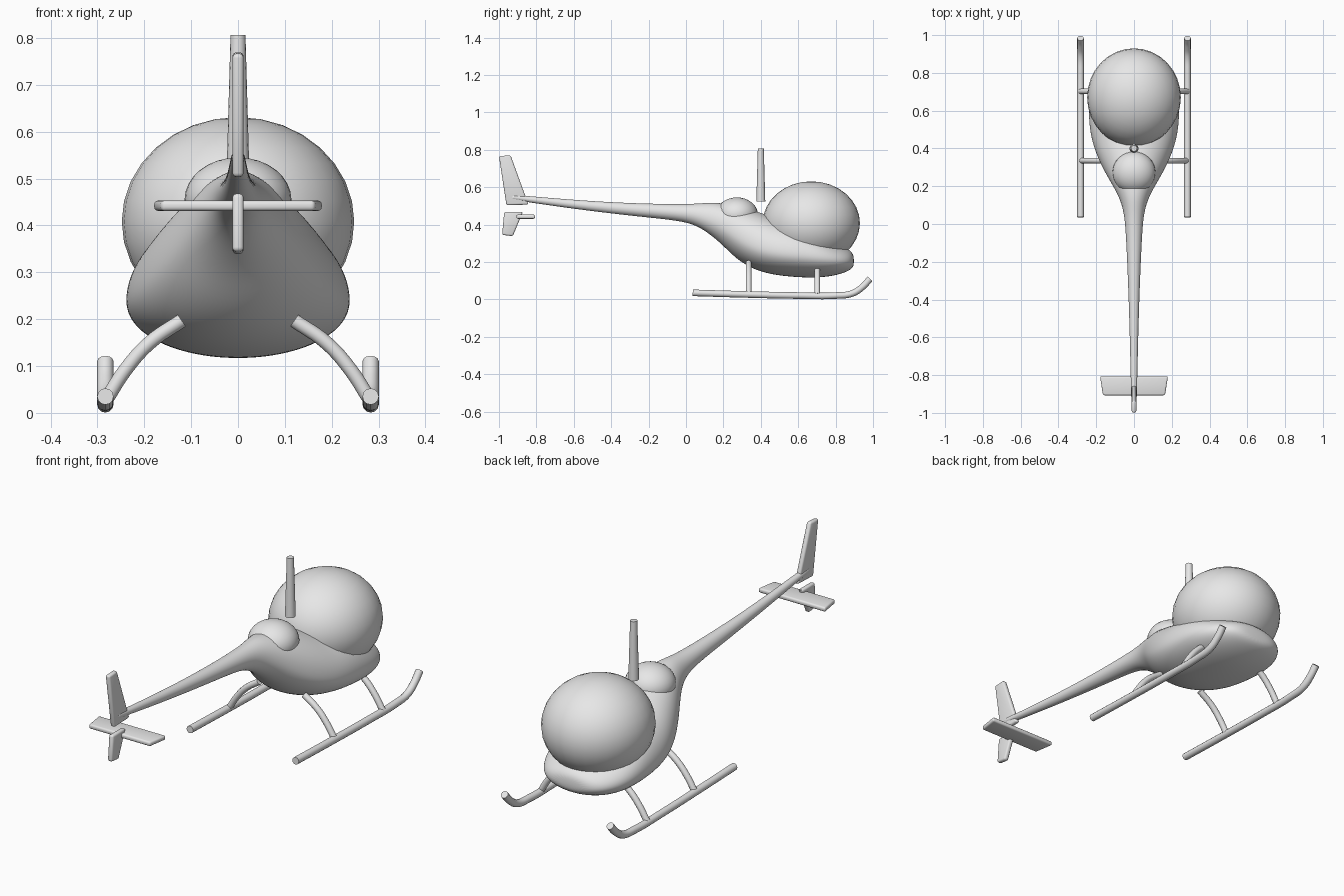
import bpy, bmesh, math

if "Cube" in bpy.data.objects:
    bpy.data.objects.remove(bpy.data.objects["Cube"])

grey = bpy.data.materials.new("light_grey")
grey.diffuse_color = (0.8, 0.8, 0.8, 1)
grey.use_nodes = True
grey.node_tree.nodes["Principled BSDF"].inputs["Base Color"].default_value = grey.diffuse_color


def finish(name, bm, smooth=True):
    bmesh.ops.recalc_face_normals(bm, faces=bm.faces)
    me = bpy.data.meshes.new(name)
    bm.to_mesh(me)
    bm.free()
    me.materials.append(grey)
    ob = bpy.data.objects.new(name, me)
    bpy.context.collection.objects.link(ob)
    if smooth:
        bpy.ops.object.select_all(action='DESELECT')
        ob.select_set(True)
        bpy.context.view_layer.objects.active = ob
        bpy.ops.object.shade_smooth_by_angle(angle=math.radians(40))
    return ob


def loft(bm, rings):
    loops = [[bm.verts.new(p) for p in r] for r in rings]
    n = len(loops[0])
    for a, b in zip(loops, loops[1:]):
        for i in range(n):
            j = (i + 1) % n
            bm.faces.new((a[i], a[j], b[j], b[i]))
    bm.faces.new(loops[0])
    bm.faces.new(loops[-1])


def ellipsoid(name, centre, radii, seg, rings):
    bm = bmesh.new()
    bmesh.ops.create_uvsphere(bm, u_segments=seg, v_segments=rings, radius=1)
    bmesh.ops.scale(bm, vec=radii, verts=bm.verts)
    bmesh.ops.translate(bm, vec=centre, verts=bm.verts)
    return finish(name, bm)


def tube(name, points, radius):
    # round tube along a smooth path
    cu = bpy.data.curves.new(name, 'CURVE')
    cu.dimensions = '3D'
    cu.bevel_depth = radius
    cu.bevel_resolution = 4
    cu.use_fill_caps = True
    sp = cu.splines.new('BEZIER')
    sp.resolution_u = 6
    sp.bezier_points.add(len(points) - 1)
    for bp, p in zip(sp.bezier_points, points):
        bp.co = p
        bp.handle_left_type = bp.handle_right_type = 'AUTO'
    tmp = bpy.data.objects.new(name + "_path", cu)
    bpy.context.collection.objects.link(tmp)
    bpy.context.view_layer.update()
    me = bpy.data.meshes.new_from_object(
        tmp.evaluated_get(bpy.context.evaluated_depsgraph_get()))
    bm = bmesh.new()
    bm.from_mesh(me)
    bmesh.ops.remove_doubles(bm, verts=bm.verts, dist=1e-5)
    bpy.data.objects.remove(tmp)
    bpy.data.meshes.remove(me)
    return finish(name, bm)


def plate(name, outline, half, axis):
    # thin slab with rounded edges, extruded along the given axis
    def place(p, t):
        return (t, p[0], p[1]) if axis == 'X' else (p[0], p[1], 0.442 + t)
    bm = bmesh.new()
    loft(bm, [[place(p, t) for p in outline] for t in (-half, half)])
    bmesh.ops.recalc_face_normals(bm, faces=bm.faces)
    bmesh.ops.bevel(bm, geom=bm.edges[:], offset=half * 0.75, segments=3,
                    profile=0.5, affect='EDGES')
    return finish(name, bm)


# Fuselage and tail boom: y, bottom z, widest z, top z, half width
stations = [
    (-0.935, 0.533, 0.546, 0.560, 0.014),
    (-0.92, 0.531, 0.545, 0.559, 0.015),
    (-0.70, 0.498, 0.519, 0.540, 0.020),
    (-0.46, 0.466, 0.494, 0.522, 0.026),
    (-0.20, 0.437, 0.474, 0.511, 0.036),
    (0.00, 0.417, 0.462, 0.509, 0.046),
    (0.08, 0.381, 0.445, 0.514, 0.058),
    (0.14, 0.338, 0.420, 0.519, 0.079),
    (0.20, 0.286, 0.385, 0.514, 0.111),
    (0.26, 0.224, 0.340, 0.505, 0.147),
    (0.33, 0.176, 0.298, 0.487, 0.184),
    (0.40, 0.147, 0.270, 0.465, 0.212),
    (0.47, 0.131, 0.255, 0.438, 0.231),
    (0.54, 0.122, 0.245, 0.428, 0.240),
    (0.62, 0.116, 0.237, 0.410, 0.242),
    (0.71, 0.115, 0.225, 0.355, 0.236),
    (0.79, 0.125, 0.212, 0.306, 0.210),
    (0.85, 0.143, 0.206, 0.279, 0.170),
    (0.885, 0.161, 0.204, 0.258, 0.122),
    (0.898, 0.182, 0.204, 0.230, 0.062),
]
rings = []
for y, zb, zw, zt, w in stations:
    ring = []
    for i in range(24):
        a = math.tau * i / 24
        s = math.sin(a)
        ring.append((w * math.cos(a), y, zw + s * (zt - zw if s > 0 else zw - zb)))
    rings.append(ring)
bm = bmesh.new()
loft(bm, rings)
fuselage = finish("fuselage_and_tail_boom", bm)
sub = fuselage.modifiers.new("smooth", 'SUBSURF')
sub.levels = sub.render_levels = 2

# Bubble canopy and engine dome
ellipsoid("bubble_canopy", (0, 0.67, 0.408), (0.248, 0.26, 0.223), 32, 16)
ellipsoid("engine_dome", (0, 0.272, 0.455), (0.114, 0.112, 0.09), 32, 16)

# Tapered rotor mast
bm = bmesh.new()
loft(bm, [[(r * math.cos(math.tau * i / 16), 0.40 + r * math.sin(math.tau * i / 16), z)
           for i in range(16)] for z, r in ((0.522, 0.024), (0.806, 0.016))])
finish("rotor_mast", bm)

# Tail surfaces
plate("upper_fin", [(-1.0, 0.766), (-0.938, 0.77), (-0.842, 0.507), (-0.96, 0.503)],
      0.012, 'X')
plate("lower_fin", [(-0.972, 0.468), (-0.872, 0.468), (-0.926, 0.338), (-0.983, 0.345)],
      0.012, 'X')
plate("stabilizer", [(-0.18, -0.807), (0.18, -0.807), (0.164, -0.907), (-0.164, -0.907)],
      0.011, 'Z')

# Landing gear, both sides
for side, s in (("left", -1), ("right", 1)):
    x = 0.283 * s
    tube(side + "_skid", [(x, 0.036, 0.035), (x, 0.3, 0.027), (x, 0.6, 0.0205),
                          (x, 0.8, 0.0205), (x, 0.89, 0.032), (x, 0.945, 0.068),
                          (x, 0.984, 0.11)], 0.0175)
    for part, y in (("rear", 0.335), ("front", 0.702)):
        tube(f"{side}_{part}_strut", [(0.12 * s, y, 0.197), (0.188 * s, y, 0.15),
                                      (0.24 * s, y, 0.092), (x, y, 0.025)], 0.015)
